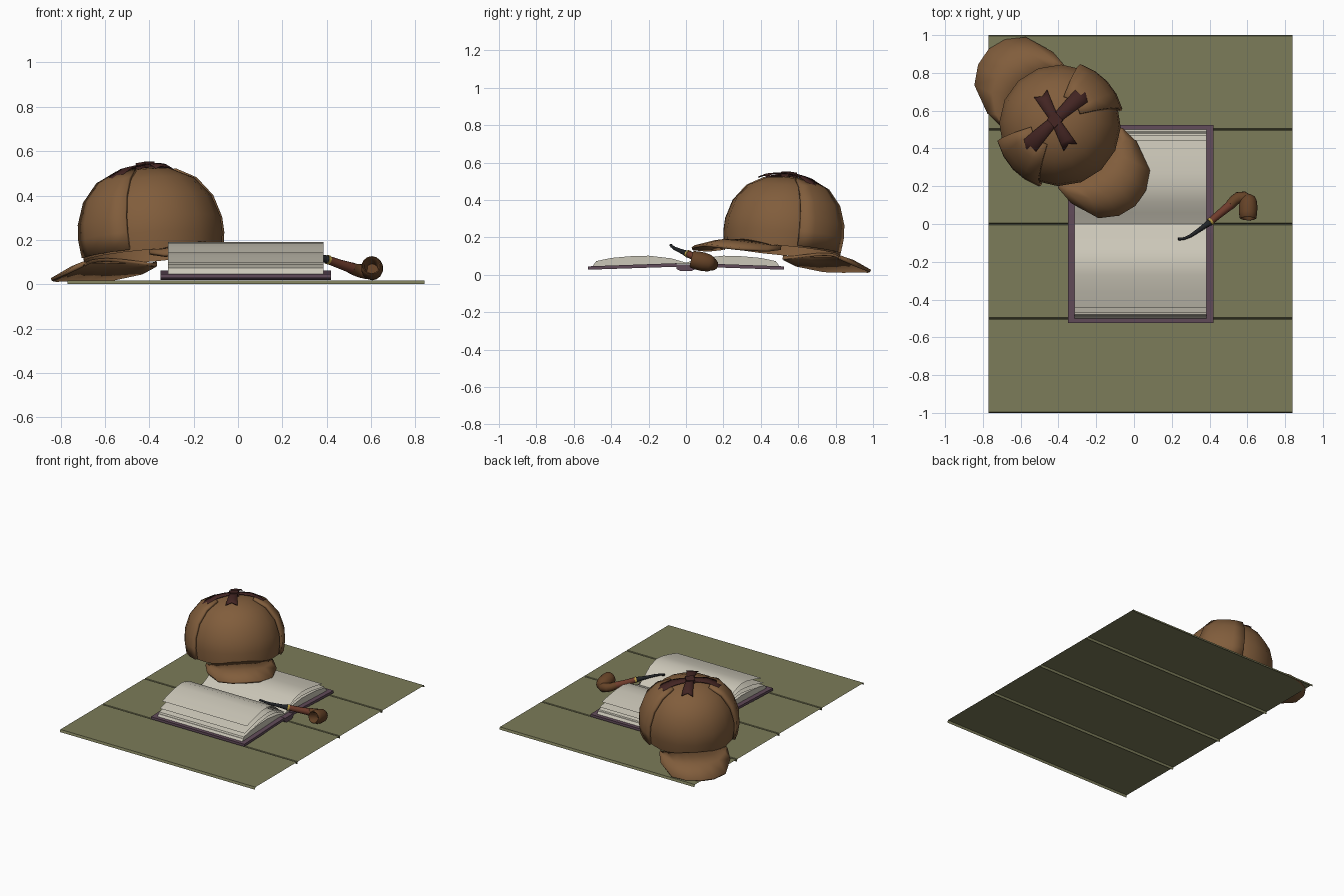
import bpy, bmesh, math
from mathutils import Matrix, Vector

if "Cube" in bpy.data.objects:
    bpy.data.objects.remove(bpy.data.objects["Cube"])

def mat(name, c):
    m = bpy.data.materials.new(name)
    m.diffuse_color = (*c, 1)
    m.use_nodes = True
    m.node_tree.nodes["Principled BSDF"].inputs["Base Color"].default_value = m.diffuse_color
    return m

OLIVE = mat("olive", (.2, .2, .1))
COVER = mat("plum", (.12, .07, .1))
PAPER = mat("paper", (.6, .57, .48))
TWEED = mat("tweed", (.22, .11, .045))
RIBBON = mat("ribbon", (.055, .018, .016))
WOOD = mat("wood", (.13, .055, .02))
SHANK = mat("red_wood", (.16, .045, .025))
BLACK = mat("black", (.015, .017, .02))
GOLD = mat("gold", (.5, .35, .06))

def make(name, verts, faces, m, smooth=0, thick=0, mw=None, flip=True):
    me = bpy.data.meshes.new(name)
    me.from_pydata([tuple(v) for v in verts], [], faces)
    bm = bmesh.new()
    bm.from_mesh(me)
    bmesh.ops.remove_doubles(bm, verts=bm.verts, dist=1e-5)
    if flip:
        bmesh.ops.recalc_face_normals(bm, faces=bm.faces)
    bm.to_mesh(me)
    bm.free()
    me.materials.append(m)
    ob = bpy.data.objects.new(name, me)
    bpy.context.collection.objects.link(ob)
    if mw:
        ob.matrix_world = mw
    if thick:
        s = ob.modifiers.new("thickness", 'SOLIDIFY')
        s.thickness = thick
        s.offset = -1
    if smooth:
        bpy.ops.object.select_all(action='DESELECT')
        ob.select_set(True)
        bpy.context.view_layer.objects.active = ob
        bpy.ops.object.shade_smooth_by_angle(angle=math.radians(smooth))
    return ob

def grid_faces(rows, cols, wrap=False):
    return [(r*cols + c, r*cols + (c+1) % cols, (r+1)*cols + (c+1) % cols, (r+1)*cols + c)
            for r in range(rows-1) for c in range(cols if wrap else cols-1)]

def sheet(name, prof, x0, x1, m, smooth=0):
    """Open surface: a (y, z) profile swept along x."""
    v = [(x, y, z) for x in (x0, x1) for y, z in prof]
    return make(name, v, grid_faces(2, len(prof)), m, smooth, flip=False)

def prism(name, prof, x0, x1, m, smooth=0):
    """Closed solid: a (y, z) outline swept along x."""
    n = len(prof)
    v = [(x, y, z) for x in (x0, x1) for y, z in prof]
    f = grid_faces(2, n, True) + [tuple(range(n)), tuple(range(n, 2*n))]
    return make(name, v, f, m, smooth)

# Tabletop: four planks with V grooves, one open surface
prof = []
for y in (-1, -.5, 0, .5):
    prof += [(y, 0), (y+.006, .017), (y+.494, .017)]
prof.append((1, 0))
top = sheet("planks", prof, -.77, .84, OLIVE)
top.data.flip_normals()
if top.data.polygons[1].normal.z < 0:
    top.data.flip_normals()

# Open book: tilted covers, spine, page blocks, curled loose pages
X0, X1 = -.315, .385
block = [(.06, .058), (.5, .045), (.48, .073), (.4, .09), (.3, .099), (.2, .102), (.08, .088), (0, .065), (0, .058)]
loose = [
    [(0, .075), (.06, .115), (.12, .165), (.2, .19), (.27, .185), (.36, .165), (.445, .14)],
    [(0, .07), (.06, .105), (.12, .135), (.2, .147), (.33, .132), (.47, .095)],
    [(0, .068), (.06, .095), (.12, .113), (.2, .12), (.35, .1), (.49, .063)]]
for side, s, k in (("front", -1, 1), ("back", 1, .65)):
    prism(side + "_cover", [(s*.525, .027), (s*.525, .045), (s*.05, .062), (s*.05, .043)], -.35, .42, COVER)
    prism(side + "_page_block", [(s*y, z) for y, z in block], X0, X1, PAPER, 35)
    for i, p in enumerate(loose):
        o = sheet(f"{side}_loose_page_{i}", [(s*y, .07 + (z-.07)*k) for y, z in p], X0, X1, PAPER, 40)
        if o.data.polygons[2].normal.z < 0:
            o.data.flip_normals()
prism("spine", [(-.055, .055), (-.05, .03), (-.03, .02), (.03, .02), (.05, .03), (.055, .055)], -.35, .42, COVER)

# Cap, in its own frame: +x is the front peak, tilted back a little
CAP = (Matrix.Translation((-.385, .515, .14)) @ Matrix.Rotation(math.radians(-47), 4, 'Z')
       @ Matrix.Rotation(math.radians(-7), 4, 'Y'))
dome = [(.312, -.01), (.322, .07), (.318, .14), (.285, .24), (.215, .325), (.12, .372), (.05, .383), (.001, .384)]

def dome_z(r):
    for (r1, z1), (r0, z0) in zip(dome[1:], dome[2:]):
        if r0 <= r <= r1:
            return z0 + (z1-z0)*(r-r0)/(r1-r0)
    return .384

def polar(r, a, z):
    a = math.radians(a)
    return (r*math.cos(a), r*math.sin(a), z)

N = 16
make("cap_dome", [polar(r, 360*i/N, z) for r, z in dome for i in range(N)],
     grid_faces(len(dome), N, True), TWEED, 50, mw=CAP)

# Ear flaps folded up over the sides of the dome
for side, c in (("left", 90), ("right", -90)):
    angs = [c + d for d in (-28, -14, 0, 14, 28)]
    rows = [(r+.02, z+.006) for r, z in dome[:6]]
    o = make(side + "_ear_flap", [polar(r, a, z) for r, z in rows for a in angs],
             grid_faces(len(rows), 5), TWEED, 50, thick=.018, mw=CAP, flip=False)

# Peaks front and back
for side, turn in (("front", 0), ("back", 180)):
    v = []
    half = [(-46, .325, -.02, -.025), (-36, .405, -.01, -.045), (-21, .52, .005, -.055), (-10, .56, .012, -.05)]
    spread = half + [(0, .573, .015, -.045)] + [(-a, r, zi, zo) for a, r, zi, zo in reversed(half)]
    for t in (0, .5, 1):
        for a, r, zi, zo in spread:
            z = zi + (zo-zi)*t + .012*math.sin(math.pi*t)
            v.append(polar(.305 + (r-.305)*t, a + turn, z))
    make(side + "_peak", v, grid_faces(3, len(spread)), TWEED, 40, thick=.014, mw=CAP)

# Ribbon bands crossing on the crown, with forked ends
def ribbon(name, ang, half, w_mid, w_end, lift):
    n, v = 8, []
    for i in range(n+1):
        t = 2*i/n - 1
        w = w_mid + (w_end-w_mid)*abs(t)
        for k in (-.5, 0, .5):
            s = half*t*(.88 if abs(t) == 1 and k == 0 else 1)
            p = Matrix.Rotation(math.radians(ang), 3, 'Z') @ Vector((s, k*w, 0))
            v.append((p.x, p.y, dome_z(p.length) + lift))
    make(name, v, grid_faces(n+1, 3), RIBBON, 40, thick=.006, mw=CAP)

ribbon("long_ribbon", 91, .245, .05, .105, .018)
ribbon("cross_ribbon", -14, .165, .045, .08, .022)
b = [(x, y, z) for z in (.385, .412) for x, y in ((-.03, -.03), (.03, -.03), (.03, .03), (-.03, .03))]
make("ribbon_knot", b, grid_faces(2, 4, True) + [(0, 1, 2, 3), (4, 5, 6, 7)], RIBBON, mw=CAP)

# Smoking pipe: tubes swept along a bent path of (x, y, z, radius)
def tube(name, pts, m, sides=12, axis_dirs=None):
    P = [Vector(p[:3]) for p in pts]
    v = []
    side = Vector((0, 0, 1))
    for i, p in enumerate(P):
        d = axis_dirs or (P[min(i+1, len(P)-1)] - P[max(i-1, 0)])
        d = d.normalized()
        side = (side - d*side.dot(d)).normalized()
        up = d.cross(side)
        for k in range(sides):
            a = 2*math.pi*k/sides
            v.append(p + (side*math.cos(a) + up*math.sin(a))*pts[i][3])
    n = len(P)
    f = grid_faces(n, sides, True) + [tuple(range(sides)), tuple(range((n-1)*sides, n*sides))]
    return make(name, v, f, m, 45)

tube("mouthpiece", [(.235, -.08, .157, .008), (.265, -.077, .152, .007), (.3, -.062, .142, .009),
                    (.34, -.035, .13, .011), (.375, -.01, .119, .014), (.402, .01, .111, .019)], BLACK)
tube("gold_band", [(.4, .009, .112, .021), (.41, .017, .109, .021)], GOLD)
tube("shank", [(.408, .016, .109, .019), (.46, .06, .09, .021), (.515, .105, .072, .025)], SHANK)
tube("elbow", [(.508, .1, .074, .026), (.53, .124, .065, .028), (.552, .139, .06, .031), (.578, .141, .056, .033),
               (.598, .125, .057, .036)], WOOD)
# Bowl lies on its side, mouth towards the front, hollowed out
bowl = [(0, .016), (.01, .034), (.03, .045), (.065, .05), (.1, .049), (.125, .045), (.13, .04), (.124, .034), (.05, .026)]
base, d = Vector((.606, .155, .055)), Vector((-.02, -.97, .22)).normalized()
tube("bowl", [(*(base + d*t), r) for t, r in bowl], WOOD, 14, d)
